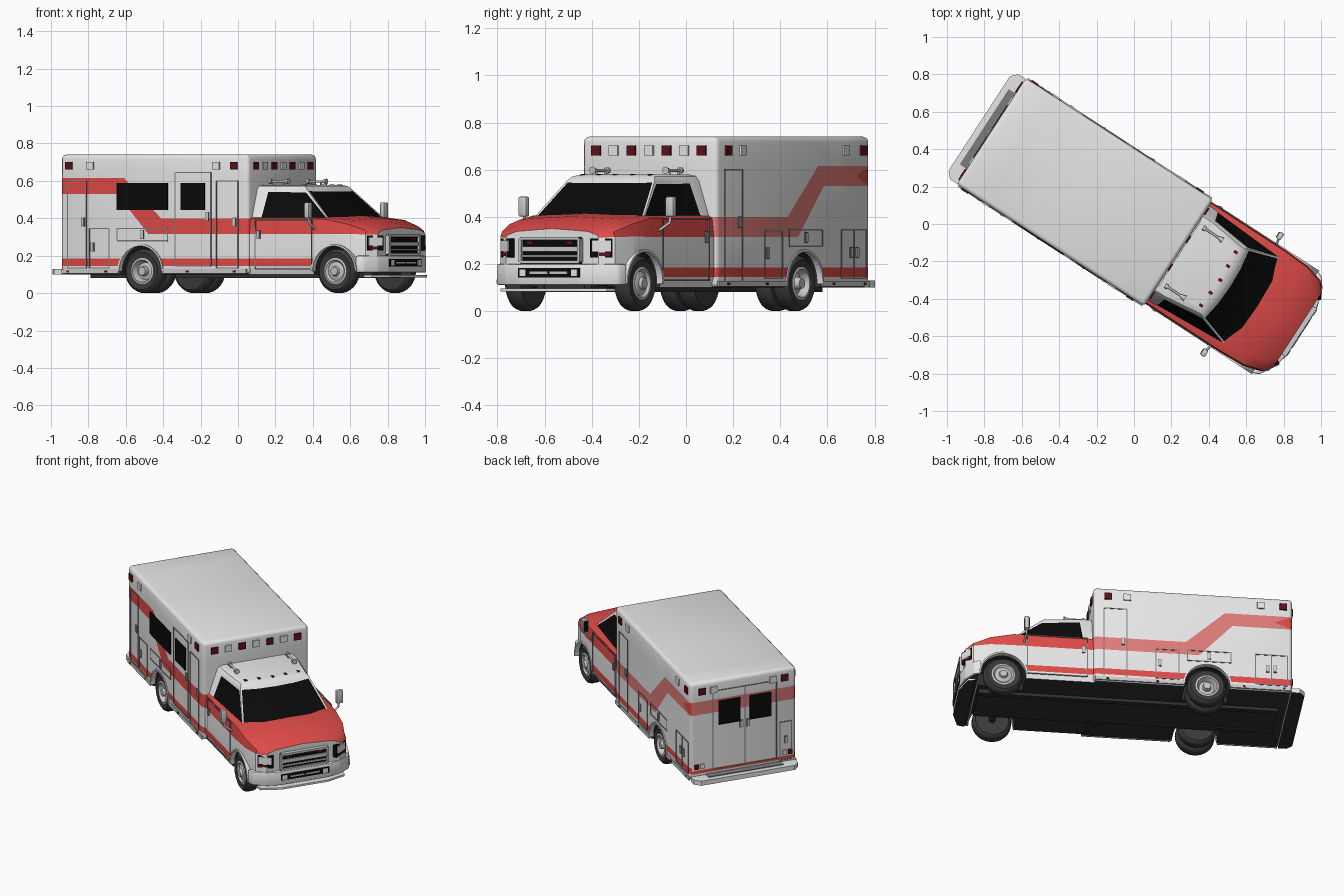
import bpy, bmesh
from math import radians, pi
from mathutils import Matrix, Vector

if "Cube" in bpy.data.objects:
    bpy.data.objects.remove(bpy.data.objects["Cube"])
COLOURS = {"body_white": (.8, .8, .8), "stripe_red": (.74, .07, .065), "stripe_pale_red": (.73, .2, .19),
           "lamp_red": (.12, .005, .01), "glass_black": (.003, .003, .003), "tyre_grey": (.042, .042, .042),
           "rim_grey": (.55, .55, .55), "underside_black": (.03, .03, .03), "line_grey": (.2, .2, .2),
           "trim_grey": (.6, .6, .6)}
MATS = {}
for key, rgb in COLOURS.items():
    m = MATS[key] = bpy.data.materials.new(key)
    m.use_nodes = True
    m.diffuse_color = m.node_tree.nodes["Principled BSDF"].inputs["Base Color"].default_value = (*rgb, 1)
BODY = ("body_white", "stripe_red", "underside_black")
parts = []
bm = bmesh.new()  # workbench mesh, emptied after each part

def finish(name, *mats, smooth=True):
    bmesh.ops.recalc_face_normals(bm, faces=bm.faces[:])
    me = bpy.data.meshes.new(name)
    bm.to_mesh(me)
    bm.clear()
    for key in mats:
        me.materials.append(MATS[key])
    ob = bpy.data.objects.new(name, me)
    bpy.context.collection.objects.link(ob)
    parts.append(ob)
    if smooth:
        smooth_object(ob)
    return ob

def smooth_object(ob):
    bpy.ops.object.select_all(action="DESELECT")
    ob.select_set(True)
    bpy.context.view_layer.objects.active = ob
    bpy.ops.object.shade_smooth_by_angle(angle=radians(35))

def paint(verts, mi):
    for f in {f for v in verts for f in v.link_faces}:
        f.material_index = mi

def block(centre, size, mi=0):
    mat = Matrix.Translation(centre) @ Matrix.Diagonal((*size, 1))
    paint(bmesh.ops.create_cube(bm, size=1, matrix=mat)["verts"], mi)

def tube(a, b, r1, r2=None, mi=0, segs=12):
    a, b = Vector(a), Vector(b)
    mat = Matrix.Translation((a + b) / 2) @ (b - a).to_track_quat("Z", "Y").to_matrix().to_4x4()
    paint(bmesh.ops.create_cone(bm, cap_ends=True, segments=segs, radius1=r1, radius2=r2 or r1,
                                depth=(b - a).length, matrix=mat)["verts"], mi)

def soften(offset, segs):
    bmesh.ops.bevel(bm, geom=bm.edges[:], offset=offset, segments=segs, profile=.5, affect="EDGES")

def mirror_ring(half):
    return half + [(x, -y) for x, y in reversed(half) if y]

def prism(half, z0, z1):
    """Extrude a mirrored plan outline, with a dark underside."""
    f = bm.faces.new([bm.verts.new((x, y, z0)) for x, y in mirror_ring(half)])
    up = bmesh.ops.extrude_face_region(bm, geom=[f])["geom"]
    bmesh.ops.translate(bm, vec=(0, 0, z1 - z0), verts=[g for g in up if isinstance(g, bmesh.types.BMVert)])
    for f in bm.faces:
        f.material_index = int(f.calc_center_median().z < z0 + .001)

def lathe(profile, u, z, steps=32, angle=2 * pi, closed=False):
    """Spin (radius, sideways) points about a wheel axis."""
    vs = [bm.verts.new((u + r, y, z)) for r, y in profile]
    es = [bm.edges.new(p) for p in zip(vs, vs[1:] + (vs[:1] if closed else []))]
    bmesh.ops.spin(bm, geom=vs + es, cent=(u, 0, z), axis=(0, -1, 0), angle=angle, steps=steps)
    bmesh.ops.remove_doubles(bm, verts=bm.verts[:], dist=.0001)

# Wall coordinates: along the wall, outward, up
WALL = {"left": lambda a, d, z: (a, .34 + d, z), "right": lambda a, d, z: (a, -.34 - d, z),
        "rear": lambda a, d, z: (-.91 - d, a, z), "front": lambda a, d, z: (.285 + d, a, z),
        "cab_left": lambda a, d, z: (a, .325 + d, z), "cab_right": lambda a, d, z: (a, -.325 - d, z),
        "grille": lambda a, d, z: (1.045 + d, a, z), "bumper": lambda a, d, z: (1.065 + d, a, z)}

def plate(wall, a0, a1, z0, z1, d=.004, mi=0):
    p, q = Vector(WALL[wall](a0, -.003, z0)), Vector(WALL[wall](a1, d, z1))
    block((p + q) / 2, [abs(c) for c in q - p], mi)

def outline(wall, a0, a1, z0, z1, t=.006, d=.003):
    for a in (a0, a1):
        plate(wall, a - t / 2, a + t / 2, z0, z1, d)
    for z in (z0, z1):
        plate(wall, a0, a1, z - t / 2, z + t / 2, d)

def cut_wells(ob, u):
    for s in (-1, 1):
        tube((u, s * .17, .118), (u, s * .42, .118), .137, mi=2, segs=40)
    cutter = finish("well_cutter", *BODY, smooth=False)
    mod = ob.modifiers.new("wells", "BOOLEAN")
    mod.operation, mod.solver, mod.object = "DIFFERENCE", "EXACT", cutter
    me = bpy.data.meshes.new_from_object(ob.evaluated_get(bpy.context.evaluated_depsgraph_get()))
    ob.modifiers.clear()
    ob.data = me
    bpy.data.objects.remove(parts.pop())
    smooth_object(ob)

def ramp(u, u0, z0, u1, z1):
    return z0 + (z1 - z0) * min(max((u - u0) / (u1 - u0), 0), 1)

# Rear box, cut along the stripe edges and coloured by zone
TOP, LOW = (-.505, .615, -.27, .40), (-.55, .53, -.35, .315)
ARROW = ((-.91, .615, -.80, .5725), (-.91, .53, -.80, .5725))
block((-.3125, 0, .42), (1.195, .68, .64))
soften(.022, 3)
cuts = [((0, 0, z), (0, 0, 1)) for z in (.145, .165, .185, .315, .40, .53, .615)]
cuts += [((e[0], 0, e[1]), (e[1] - e[3], 0, e[2] - e[0])) for e in (TOP, LOW, *ARROW)]
for co, no in cuts:
    bmesh.ops.bisect_plane(bm, geom=bm.verts[:] + bm.edges[:] + bm.faces[:], plane_co=co, plane_no=no)
for f in bm.faces:
    c = f.calc_center_median()
    rear = c.x < -.908
    if ramp(c.x, *LOW) < c.z < ramp(c.x, *TOP):
        arrow = ramp(c.x, *ARROW[1]) < c.z < ramp(c.x, *ARROW[0]) and not rear
        f.material_index = 3 if (c.y > .3 or rear) and not arrow else 1
    elif .145 < c.z < (.165 if rear else .185):
        f.material_index = 1
    elif c.z < .104:
        f.material_index = 2
cut_wells(finish("rear_box", *BODY, "stripe_pale_red", smooth=False), -.40)

# Cab lower body and hood, lofted front to back
SECTIONS = [(.275, .325, .10, .315, .395, .30, .405), (.76, .325, .10, .315, .395, .28, .405),
            (.90, .318, .11, .316, .368, .25, .39), (1.0, .29, .12, .314, .335, .22, .36),
            (1.042, .235, .12, .312, .322, .18, .338)]
rings = []
for u, w, zb, z3, z4, wt, zt in SECTIONS:
    half = [(w - .015, zb), (w, .145), (w, .185), (w, z3), (w - .008, z4), (wt, zt), (0, zt + .012)]
    rings.append([bm.verts.new((u, y, z)) for y, z in half + [(-y, z) for y, z in half[-2::-1]]])
for i, (a, b) in enumerate(zip(rings, rings[1:])):
    for j in range(13):
        k, row = (j + 1) % 13, min(j, 11 - j)
        f = bm.faces.new((a[j], a[k], b[k], b[j]))
        f.material_index = 2 if row < 0 else int(row >= 3 or (row == 1 and i == 0))
for ring in (rings[0], rings[-1]):
    bm.faces.new(ring)
cut_wells(finish("cab_body", *BODY, smooth=False), .823)

# Cab roof and pillars with inset windows
LEVELS = [(.39, [(.275, .305), (.33, .305), (.765, .28), (.815, .15), (.83, 0)]),
          (.553, [(.28, .25), (.345, .25), (.585, .222), (.60, .11), (.605, 0)]),
          (.572, [(.285, .235), (.345, .235), (.565, .208), (.58, .10), (.585, 0)]),
          (.579, [(.29, .20), (.345, .20), (.535, .18), (.545, .08), (.55, 0)])]
rings = [[bm.verts.new((x, y, z)) for x, y in mirror_ring(half)] for z, half in LEVELS]
walls = [[bm.faces.new((a[j], a[(j + 1) % 9], b[(j + 1) % 9], b[j])) for j in range(9)]
         for a, b in zip(rings, rings[1:])]
bm.faces.new(rings[-1])
bm.faces.new(rings[0])
bmesh.ops.recalc_face_normals(bm, faces=bm.faces[:])
for pane, t in ((walls[0][2:6], .013), ([walls[0][1]], .016), ([walls[0][6]], .016)):
    bmesh.ops.inset_region(bm, faces=pane, thickness=t, depth=-.003)
    for f in pane:
        f.material_index = 1
finish("cab_roof", "body_white", "glass_black")

# Box windows
for wall, a0, a1 in (("right", -.55, -.227), ("right", -.143, .012), ("rear", .02, .16), ("rear", -.18, -.04)):
    plate(wall, a0, a1, .445, .59 + .012 * (wall == "rear"), .006)
finish("box_windows", "glass_black", smooth=False)

# Doors, lockers and handles; the last value is the handle side
DOORS = [("right", -.18, .048, .145, .645, 1), ("right", .083, .22, .135, .6, 1), ("right", -.865, -.745, .135, .6, 1),
         ("right", -.727, -.6, .135, .345, -1), ("right", -.55, -.227, .28, .345, 0),
         ("left", .084, .222, .125, .6, -1), ("left", -.228, -.09, .14, .34, 1), ("left", -.54, -.28, .275, .345, 0),
         ("left", -.88, -.784, .14, .345, 1), ("left", -.784, -.687, .14, .345, -1),
         ("rear", -.01, .195, .155, .67, -1), ("rear", -.215, -.01, .155, .67, 1), ("rear", -.31, -.235, .14, .39, 0),
         ("cab_left", .32, .68, .13, .392, -1), ("cab_right", .32, .68, .13, .392, -1)]
for wall, a0, a1, z0, z1, side in DOORS:
    outline(wall, a0, a1, z0, z1)
    a = (a0 + a1) / 2 + side * ((a1 - a0) / 2 - .022)
    z = z0 + (z1 - z0) * (.7 if wall[:3] == "cab" else .53)
    plate(wall, a - .011, a + .011, z - .024, z + .024, .005)
    plate(wall, a - .008, a + .008, z - .02, z + .02, .008, 1)
finish("doors_and_handles", "line_grey", "trim_grey", smooth=False)

# Warning and marker lamps
LAMPS = [(w, a, c) for w in ("left", "right") for a, c in ((-.855, 0), (-.72, 1), (.083, 1), (.197, 0))]
LAMPS += [("front", (i - 3) * .089, i % 2) for i in range(7)]
LAMPS += [("rear", s * a, c) for s in (-1, 1) for a, c in ((.265, 0), (.19, 1))]
for wall, a, c in LAMPS:
    plate(wall, a - .022, a + .022, .66, .702, .009, c)
for s, wall in ((1, "left"), (-1, "right")):
    for a, c in ((.30, 0), (.265, 1)):
        plate("rear", s * a - .013, s * a + .013, .175, .205, .008, c)
    plate("grille", s * .1 - .016, s * .1 + .016, .283, .298, .018)
    for u in (-.86, -.62, -.1, .2):
        plate(wall, u - .008, u + .008, .11, .122, .009)
for i in range(5):
    block((.55 - .006 * abs(i - 2), (i - 2) * .085, .576), (.022, .016, .01))
finish("lamps", "lamp_red", "body_white", smooth=False)

# Rub rails
for wall in ("left", "right"):
    for a0, a1 in ((-.9, -.54), (-.26, .275)):
        plate(wall, a0, a1, .105, .128, .006)
finish("rub_rails", "trim_grey", smooth=False)

# Grille with frame, bumper, intake and front lip
plate("grille", -.15, .15, .2, .312, .009, 1)
outline("grille", -.148, .148, .208, .308, .014, .022)
for z, t in ((.233, .004), (.263, .011)):
    plate("grille", -.14, .14, z - t, z + t, .016)
finish("grille", "trim_grey", "glass_black", smooth=False)
prism([(.96, .325), (1.0, .308), (1.045, .235), (1.065, .155)], .11, .2)
soften(.008, 2)
finish("front_bumper", "body_white", "underside_black")
plate("bumper", -.155, .155, .143, .182, .004)
for s in (-1, 1):
    plate("bumper", s * .13 - .016, s * .13 + .016, .148, .176, .008, 1)
    plate("bumper", s * .05 - .045, s * .05 + .045, .158, .167, .007, 2)
finish("bumper_intake", "glass_black", "body_white", "trim_grey", smooth=False)
prism([(.985, .28), (1.03, .27), (1.068, .15)], .084, .096)
finish("front_lip", "body_white", "underside_black", smooth=False)

for s, side in ((1, "left"), (-1, "right")):
    # Headlights wrapped on the front corners
    for x, y, z, size, mi in ((0, 0, 0, (.03, .095, .08), 0), (.012, 0, .008, (.014, .08, .045), 1),
                              (.012, .012, -.027, (.013, .05, .014), 2)):
        block((x, s * y, z), size, mi)
    bm.transform(Matrix.Translation((1.022, s * .235, .268)) @ Matrix.Rotation(s * radians(34), 4, "Z"))
    finish(side + "_headlight", "glass_black", "body_white", "lamp_red", smooth=False)
    # Mirrors on bent arms
    block((.69, s * .372, .443), (.028, .042, .085))
    soften(.007, 2)
    block((.675, s * .372, .443), (.004, .03, .068), 1)
    tube((.70, s * .315, .34), (.69, s * .365, .375), .006)
    tube((.69, s * .365, .37), (.69, s * .37, .41), .006)
    finish(side + "_mirror", "trim_grey", "glass_black")

# Wheels: single in front, paired at the rear, with arch lips
TYRE = [(.066, -.006), (.10, 0), (.113, -.01), (.118, -.024), (.118, -.056), (.113, -.07), (.10, -.08), (0, -.08)]
HUBS = {"front": [(0, .01), (.022, .01), (.027, -.004), (.05, -.012), (.06, -.001), (.07, -.004)],
        "rear": [(0, 0), (.022, 0), (.027, -.028), (.046, -.034), (.06, -.001), (.07, -.004)]}
for end, u, edges, lip in (("front", .823, (.316,), .33), ("rear", -.40, (.328, .235), .346)):
    for s, side in ((1, "left"), (-1, "right")):
        for y in edges:
            lathe([(r, s * (y + o)) for r, o in TYRE], u, .118)
        finish(f"{end}_{side}_tyre", "tyre_grey")
        lathe([(r, s * (edges[0] + o)) for r, o in HUBS[end]], u, .118)
        finish(f"{end}_{side}_hub", "rim_grey")
        lathe([(r, s * (lip - d)) for r, d in ((.134, .028), (.134, 0), (.144, 0), (.144, .028))], u, .118, 24, pi, True)
        finish(f"{end}_{side}_arch", "body_white")

# Roof horns
for y in (-.185, .185):
    for x0, x1, r0, r1 in ((.32, .336, .013, .013), (.33, .42, .006, .006), (.415, .445, .007, .016)):
        tube((x0, y, .597), (x1, y, .597), r0, r1)
    for x in (.345, .41):
        tube((x, y, .568), (x, y, .597), .005)
finish("roof_horns", "trim_grey")

# Rear step with tread
prism([(-.905, .335), (-.955, .335), (-.987, .30)], .1, .13)
block((-.932, 0, .131), (.045, .48, .006), 2)
finish("rear_step", "body_white", "underside_black", "line_grey", smooth=False)

# Chassis rails and axles
for y, w, z in ((-.12, .035, .095), (0, .2, .1), (.12, .035, .095)):
    block((.05, y, z), (1.8, w, .03))
for u in (-.40, .823):
    tube((u, -.25, .118), (u, .25, .118), .022)
finish("chassis", "underside_black")

# Turn the whole vehicle to its parked heading
for ob in parts:
    ob.rotation_euler.z = radians(-33)
